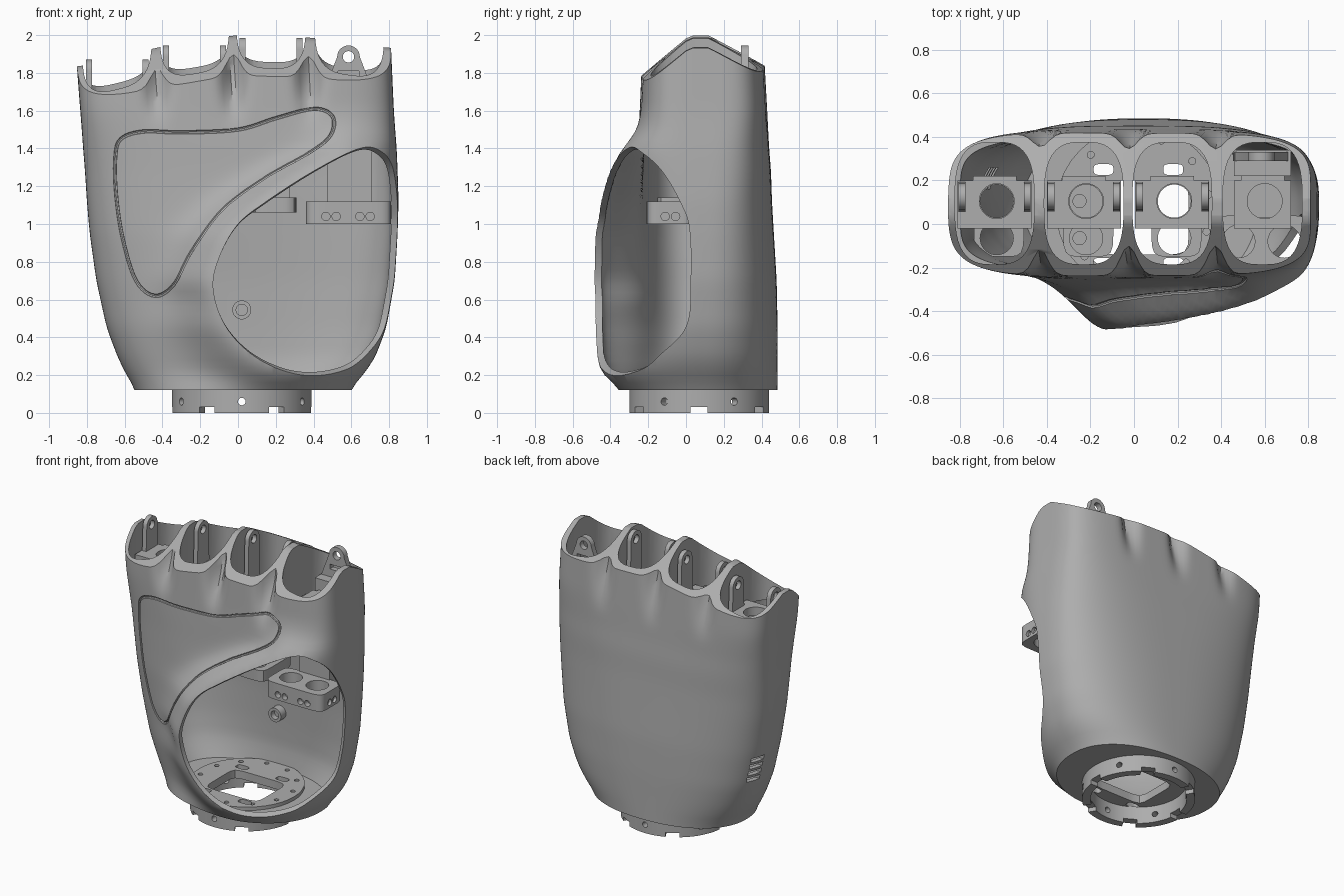
import bpy, bmesh
from math import sin, cos, pi, exp
from mathutils import Vector
from mathutils.bvhtree import BVHTree

cube = bpy.data.objects.get("Cube")
if cube:
    bpy.data.objects.remove(cube, do_unlink=True)

grey = bpy.data.materials.new("grey plastic")
grey.use_nodes = True
grey.diffuse_color = (0.42, 0.42, 0.42, 1)
grey.node_tree.nodes["Principled BSDF"].inputs["Base Color"].default_value = grey.diffuse_color


# ---------- helpers ----------
def loft(name, rings, wrap=False):
    """Skin closed rings; cap the ends, or join last to first when wrapped."""
    bm = bmesh.new()
    loops = [[bm.verts.new(p) for p in ring] for ring in rings]
    n = len(loops[0])
    pairs = list(zip(loops, loops[1:])) + ([(loops[-1], loops[0])] if wrap else [])
    for low, high in pairs:
        for i in range(n):
            j = (i + 1) % n
            bm.faces.new((low[i], low[j], high[j], high[i]))
    if not wrap:
        bm.faces.new(loops[0])
        bm.faces.new(loops[-1])
    bmesh.ops.recalc_face_normals(bm, faces=bm.faces)
    mesh = bpy.data.meshes.new(name)
    bm.to_mesh(mesh)
    bm.free()
    mesh.materials.append(grey)
    obj = bpy.data.objects.new(name, mesh)
    bpy.context.collection.objects.link(obj)
    return obj


def prism(name, pts, axis, lo, hi):
    """Extrude a flat outline along an axis."""
    place = {"X": lambda a, b, d: (d, a, b), "Y": lambda a, b, d: (a, d, b),
             "Z": lambda a, b, d: (a, b, d)}[axis]
    return loft(name, [[place(a, b, d) for a, b in pts] for d in (lo, hi)])


def oval(ca, cb, ra, rb, e=2.0, n=40):
    """Superellipse outline: e=2 is an ellipse, larger is boxier."""
    pts = []
    for k in range(n):
        c, s = cos(2 * pi * k / n), sin(2 * pi * k / n)
        r = (abs(c) ** e + abs(s) ** e) ** (-1 / e)
        pts.append((ca + ra * c * r, cb + rb * s * r))
    return pts


def rect(a0, a1, b0, b1):
    return [(a0, b0), (a1, b0), (a1, b1), (a0, b1)]


def rod(ca, cb, r, axis, lo, hi, name="cutter"):
    return prism(name, oval(ca, cb, r, r), axis, lo, hi)


def cut(obj, *cutters):
    for c in cutters:
        c.hide_render = True
        mod = obj.modifiers.new("cut", "BOOLEAN")
        mod.operation, mod.solver, mod.object = "DIFFERENCE", "EXACT", c
        deps = bpy.context.evaluated_depsgraph_get()
        mesh = bpy.data.meshes.new_from_object(obj.evaluated_get(deps))
        obj.modifiers.clear()
        obj.data = mesh
        bpy.data.objects.remove(c, do_unlink=True)
    return obj


def spline(pts, steps=8):
    """Closed smooth curve through points."""
    out, n = [], len(pts)
    for i in range(n):
        a, b, c, d = (Vector(pts[(i + k) % n]) for k in (-1, 0, 1, 2))
        for s in range(steps):
            t = s / steps
            out.append(b + t / 2 * (c - a + t * (2 * a - 5 * b + 4 * c - d + t * (3 * b - a - 3 * c + d))))
    return out


def lerp(table, v):
    v = min(max(v, table[0][0]), table[-1][0])
    for p, q in zip(table, table[1:]):
        if v <= q[0]:
            t = (v - p[0]) / (q[0] - p[0])
            return [a + t * (b - a) for a, b in zip(p[1:], q[1:])]


# ---------- palm shell ----------
# height, left, right, front, back, thumb bulge, bulge position, squareness
PROFILE = [(.12, -.54, .59, -.33, .485, .02, .3, 2.2), (.19, -.585, .655, -.29, .485, .16, .25, 2.3),
           (.29, -.635, .725, -.28, .485, .19, .1, 2.4), (.45, -.695, .785, -.28, .485, .2, -.06, 2.5),
           (.7, -.75, .83, -.28, .48, .21, -.13, 2.6), (.95, -.785, .845, -.28, .465, .2, -.03, 2.8),
           (1.12, -.8, .85, -.27, .455, .18, .15, 3), (1.28, -.81, .845, -.26, .45, .155, .4, 3.3),
           (1.4, -.82, .84, -.255, .44, .12, .62, 3.6), (1.5, -.827, .832, -.25, .435, .03, .62, 4),
           (1.6, -.835, .825, -.245, .43, 0, .6, 4.4), (2.05, -.87, .805, -.225, .405, 0, .6, 4.6)]
MID_Y = .09
SEAMS = (-.43, -.025, .375)
FINGERS = (-.64, -.23, .175, .59)


def section(z, inset=0, n=240):
    rows = [lerp(PROFILE, z + d) for d in (-.04, -.02, 0, .02, .04)]
    xl, xr, yf, yb, bulge, px, e = [sum(col) / len(rows) for col in zip(*rows)]
    t = min(max((z - 1.48) / .42, 0), 1)
    groove = t * t * (3 - 2 * t)
    ring = []
    for x, s in oval((xl + xr) / 2, 0, (xr - xl) / 2, 1, e, n):
        pinch = groove * sum(exp(-((x - q) / .055) ** 2) for q in SEAMS)
        if s > 0:
            y = MID_Y + (yb - MID_Y) * s - .07 * pinch
        else:
            width = .2 + .35 * max(0, .6 - z) if x < px else .78
            y = MID_Y + (MID_Y - yf) * s + .13 * pinch + bulge * s * exp(-((x - px) / width) ** 2)
        ring.append(Vector((x, y, z)))
    if inset:
        shifted = []
        for i, p in enumerate(ring):
            d = (ring[(i + 1) % n] - ring[i - 1]).normalized()
            shifted.append(p + inset * Vector((-d.y, d.x, 0)))
        ring = shifted
    return ring


def levels(lo, hi, n):
    return [lo + (hi - lo) * k / n for k in range(n + 1)]


RIM = [(-.86, 1.83), (-.45, 1.93), (-.03, 2.0), (.36, 1.99), (.81, 1.93)]


def roof(x, y):
    d = y - .07
    slope = .83 if d < 0 else .54
    return lerp(RIM, x)[0] - slope * max(0, abs(d) - .05)


shell = loft("palm_shell", [section(z) for z in levels(.12, 2.05, 48)])
skin = BVHTree.FromPolygons([v.co for v in shell.data.vertices], [p.vertices for p in shell.data.polygons])

# pad groove follows the palm surface
PAD = [(-.62, 1.45), (-.5, 1.49), (-.3, 1.485), (0, 1.5), (.2, 1.56), (.4, 1.61), (.5, 1.57), (.49, 1.47),
       (.38, 1.38), (.15, 1.25), (-.08, 1.08), (-.25, .85), (-.34, .68), (-.44, .62), (-.54, .7),
       (-.61, .92), (-.645, 1.15), (-.65, 1.35)]
path = [skin.ray_cast(Vector((p.x, -2, p.y)), Vector((0, 1, 0)))[0] for p in spline(PAD, 6)]
tube = []
for i, p in enumerate(path):
    along = (path[(i + 1) % len(path)] - path[i - 1]).normalized()
    side = along.cross(Vector((0, 1, 0))).normalized()
    out = side.cross(along)
    tube.append([p + .01 * (cos(k * pi / 4) * side + sin(k * pi / 4) * out) for k in range(8)])
groove_cutter = loft("cutter", tube, wrap=True)

# hollow with a thicker foot, and the sloping rim
cavity = loft("cutter", [section(z, .035 + .15 * max(0, .3 - z)) for z in levels(.155, 1.6, 36)])
ys = levels(-.7, .7, 36)
rim_cutter = loft("cutter", [[(x, y, roof(x, y)) for y in ys] + [(x, .7, 2.6), (x, -.7, 2.6)]
                             for x in levels(-1, 1, 24)])

# thumb opening, flared so that its lip faces outward
THUMB = [(.65, -.3, 1.4), (.4, -.4, 1.28), (.15, -.45, 1.12), (0, -.475, 1), (-.1, -.49, .82),
         (-.13, -.49, .65), (-.06, -.485, .45), (.1, -.47, .29), (.35, -.41, .19), (.6, -.27, .21),
         (.7, -.14, .31), (.77, 0, .45), (.81, .03, .65), (.83, .03, .95), (.84, -.02, 1.1),
         (.83, -.13, 1.28), (.76, -.22, 1.37)]
outward, centre = Vector((.477, -.88, 0)), Vector((.3, -.2, .78))


def flare(depth):
    ring = []
    for p in spline(THUMB):
        away = p - centre
        away = (away - outward * away.dot(outward)).normalized()
        ring.append(p + outward * depth + away * depth * .5)
    return ring


thumb_cutter = loft("cutter", [flare(-.18), flare(0), flare(.5)])
sockets = [prism("cutter", oval(x, .095, .182, .28, 3, 64), "Z", 1.57, 2.4) for x in FINGERS]
vents = [prism("cutter", rect(.16, .26, z, z + .032), "X", -.9, -.55) for z in levels(.48, .63, 3)]
RX, RY = .02, .07
cut(shell, groove_cutter, cavity, rim_cutter, thumb_cutter, *sockets, *vents,
    rod(RX, RY, .36, "Z", 0, .2))

# ---------- wrist ----------
plate = rod(RX, RY, .38, "Z", .122, .18, "base_plate")
cut(plate, prism("cutter", oval(.04, .03, .21, .17, 8), "Z", 0, .3))
for x in (-.14, .18):
    for y in (.25, -.18):
        cut(plate, prism("cutter", oval(x, y, .045, .025, 4), "Z", 0, .3))
for k in range(12):
    a = k * pi / 6 + .2
    cut(plate, rod(RX + .33 * cos(a), RY + .33 * sin(a), .016, "Z", 0, .3))

ring = prism("wrist_ring", oval(RX, RY, .37, .37, n=96), "Z", 0, .125)
cut(ring, prism("cutter", oval(RX, RY, .315, .315, n=96), "Z", -.1, .3))
for k in range(6):
    a, b = k * pi / 3, k * pi / 3 + pi / 6
    u, v = Vector((cos(a), sin(a))), Vector((-sin(a), cos(a)))
    c = Vector((RX, RY))
    slot = [c + u * r + v * w for r, w in rect(.25, .45, -.045, .045)]
    cut(ring, prism("cutter", slot, "Z", -.1, .03))
    w = Vector((cos(b), sin(b), 0))
    s = Vector((-sin(b), cos(b), 0))
    mid = Vector((RX, RY, .06))
    cut(ring, loft("cutter", [[mid + w * d + s * p + Vector((0, 0, q)) for p, q in oval(0, 0, .02, .02, n=20)]
                              for d in (.25, .45)]))


# ---------- finger mounts ----------
def lug(name, ca, top, r, base, foot, axis, lo, hi):
    arc = [(ca + r * cos(t), top - r + r * sin(t)) for t in levels(0, pi, 16)]
    obj = prism(name, [(ca - base, foot), (ca + base, foot)] + arc, axis, lo, hi)
    return cut(obj, rod(ca, top - r, r * .5, axis, lo - .1, hi + .1))


for x, top, tag in zip(FINGERS, (1.87, 1.945, 1.985, 0), ("little", "ring", "middle", "index")):
    half = .17 if top else .13
    bridge = prism(tag + "_bridge", rect(x - half, x + half, -.02, .2), "Z", 1.58, 1.64)
    cut(bridge, rod(x + .01, .105, .08, "Z", 1.4, 1.8))
    prism(tag + "_spine", rect(x - .1, x + .1, .19, .22), "Z", 1.1, 1.64)
    if top:
        for s in (-1, 1):
            m = x + s * .15
            lug(tag + "_lug", .125, top, .06, .07, 1.58, "X", m - .016, m + .016)
        block = prism(tag + "_block", oval(x + .02, .02, .115, .17, 6), "Z", 1.06, 1.14)
        cut(block, *[rod(x + .01, y, .076, "Z", 1, 1.3) for y in (.105, -.065)])
    if tag == "ring":
        for y in (.105, -.065):
            cut(rod(x + .01, y, .08, "Z", 1.03, 1.06, "ring_motor_cap"), rod(x - .02, y, .03, "Z", 1, 1.2))
index_lug = lug("index_lug", .585, 1.945, .06, .13, 1.7, "Y", .29, .33)
cut(index_lug, prism("cutter", rect(.53, .64, 1.775, 1.81), "Y", .2, .4))
prism("index_lug_foot", rect(.46, .72, .22, .34), "Z", 1.58, 1.72)

# ---------- thumb mount ----------
mount = prism("thumb_mount", oval(.585, -.085, .225, .125, 7, 64), "Z", 1.0, 1.12)
cut(mount, rod(.48, -.08, .075, "Z", .9, 1.3), rod(.69, -.08, .075, "Z", .9, 1.3))
for x in (.465, .52, .645, .7):
    cut(mount, rod(x, 1.04, .022, "Y", -.3, -.17))
for y in (-.11, -.055):
    cut(mount, rod(y, 1.04, .022, "X", .79, .9))
prism("thumb_column", rect(.47, .71, .03, .2), "Z", 1.05, 1.6)
boss = rod(.02, .545, .05, "Y", .39, .46, "screw_boss")
cut(boss, rod(.02, .545, .03, "Y", .3, .43))

# ---------- smooth shading with sharp edges ----------
for obj in bpy.context.scene.objects:
    if obj.type == "MESH":
        obj.data.shade_smooth()
        obj.data.set_sharp_from_angle(angle=.6)
